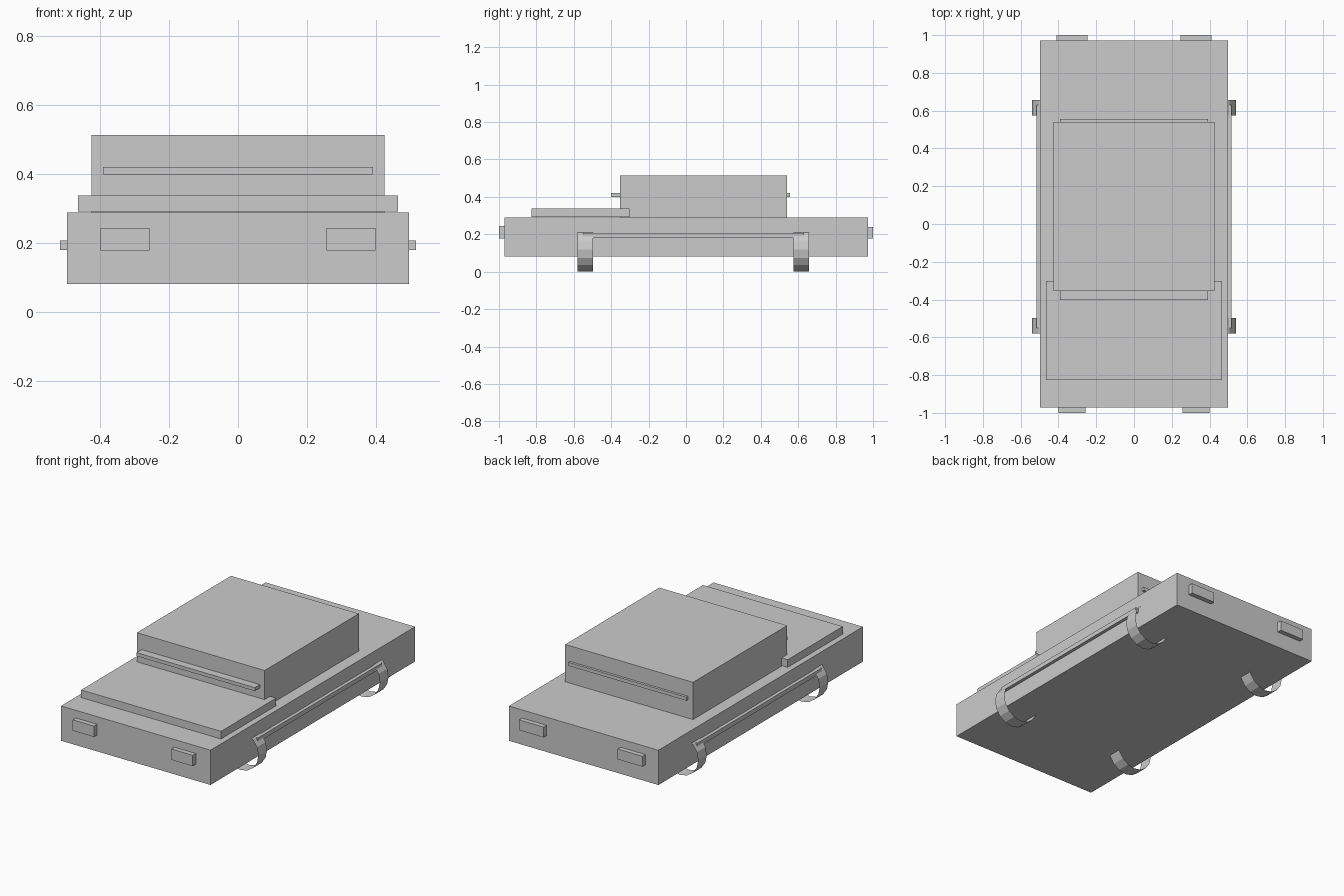
import bpy, math

if "Cube" in bpy.data.objects:
    bpy.data.objects.remove(bpy.data.objects["Cube"])


def box(name, x, y, z):
    """Axis-aligned box from (min, max) ranges."""
    bpy.ops.mesh.primitive_cube_add(size=1, location=[(a + b) / 2 for a, b in (x, y, z)])
    ob = bpy.context.object
    ob.name = name
    ob.scale = [b - a for a, b in (x, y, z)]
    bpy.ops.object.transform_apply(location=False, rotation=False, scale=True)
    return ob


# Main bodywork
box("body", (-0.497, 0.497), (-0.971, 0.972), (0.08, 0.289))
box("cabin", (-0.425, 0.425), (-0.354, 0.54), (0.289, 0.513))
box("hood", (-0.465, 0.465), (-0.825, -0.302), (0.292, 0.338))

# Thin window bars on the cabin's front and back
box("front_window_bar", (-0.393, 0.393), (-0.402, -0.354), (0.399, 0.42))
box("rear_window_bar", (-0.393, 0.393), (0.54, 0.555), (0.399, 0.42))

for side, s in (("left", -1), ("right", 1)):
    # Lamps
    c = 0.328 * s
    box(f"headlamp_{side}", (c - 0.071, c + 0.071), (-1.0, -0.971), (0.178, 0.243))
    box(f"tail_lamp_{side}", (c - 0.082, c + 0.082), (0.972, 1.0), (0.178, 0.24))

    # Side trim strip
    xs = sorted((0.497 * s, 0.517 * s))
    box(f"side_trim_{side}", xs, (-0.55, 0.63), (0.18, 0.207))

    # Open wheel rings, axis along y, partly sunk into the body
    for end, y in (("front", -0.538), ("rear", 0.616)):
        bpy.ops.mesh.primitive_cylinder_add(
            vertices=16, radius=0.12, depth=0.082, end_fill_type='NOTHING',
            location=(0.421 * s, y, 0.12), rotation=(math.pi / 2, 0, 0))
        bpy.context.object.name = f"wheel_{end}_{side}"
